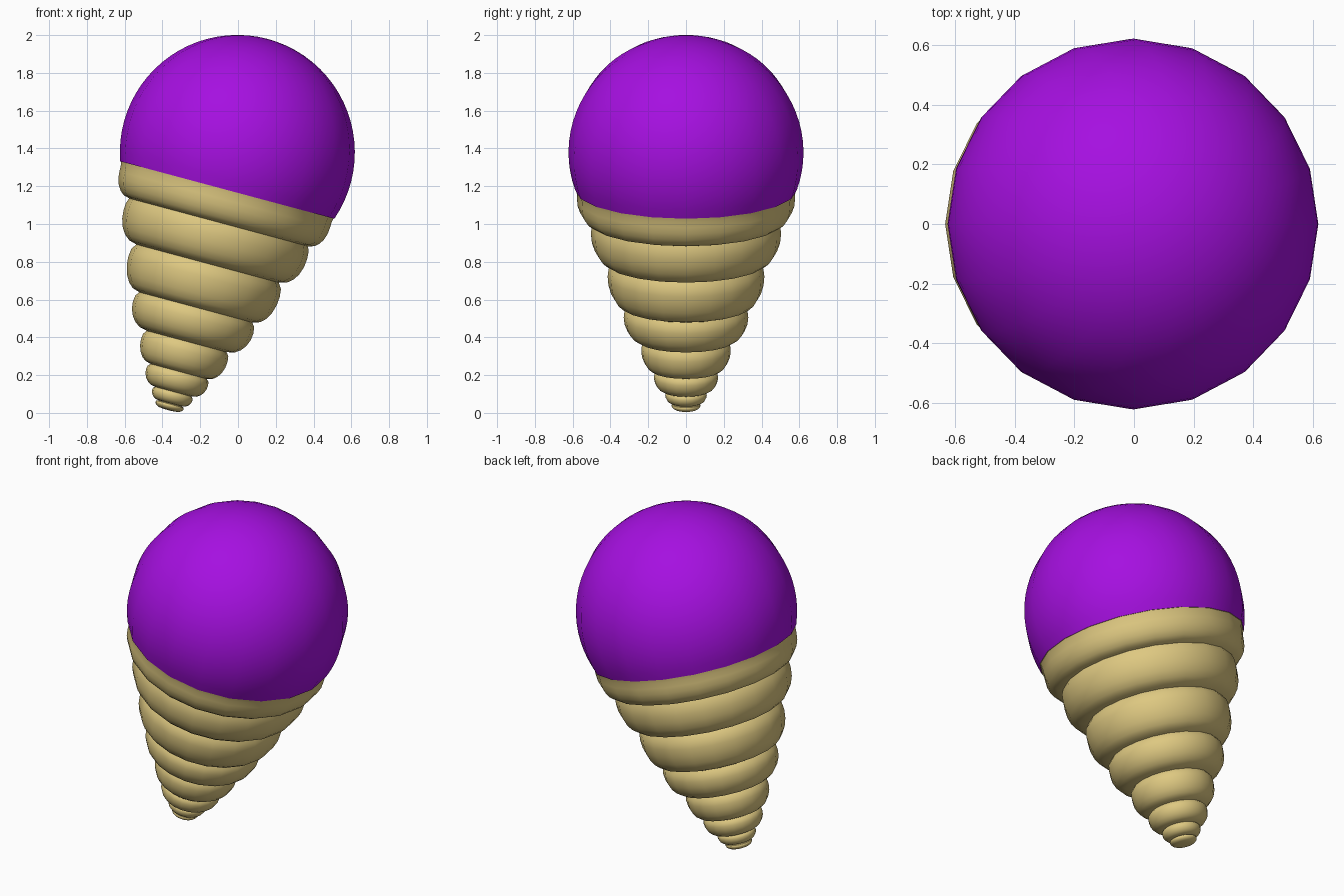
import bpy, bmesh
from math import sin, cos, pi, radians, sqrt, acos

if "Cube" in bpy.data.objects:
    bpy.data.objects.remove(bpy.data.objects["Cube"])

SIDES = 20
TILT = radians(15)
FOOT = (-0.348, 0, 0.0932)   # point of the tilted axis at height 0 along it


def lathe(name, profile, colour, angle):
    """Revolve (radius, height) points around the tilted axis."""
    bm = bmesh.new()
    rings = []
    for r, h in profile:
        if r < 1e-5:
            rings.append([bm.verts.new((0, 0, h))])
        else:
            rings.append([bm.verts.new((r * cos(2 * pi * i / SIDES), r * sin(2 * pi * i / SIDES), h))
                          for i in range(SIDES)])
    for a, b in zip(rings, rings[1:]):
        for i in range(SIDES):
            j = (i + 1) % SIDES
            if len(a) == 1:
                bm.faces.new((a[0], b[i], b[j]))
            elif len(b) == 1:
                bm.faces.new((a[i], b[0], a[j]))
            else:
                bm.faces.new((a[i], b[i], b[j], a[j]))
    bmesh.ops.recalc_face_normals(bm, faces=bm.faces)
    mesh = bpy.data.meshes.new(name)
    bm.to_mesh(mesh)
    bm.free()
    ob = bpy.data.objects.new(name, mesh)
    bpy.context.collection.objects.link(ob)
    ob.location = FOOT
    ob.rotation_euler = (0, TILT, 0)
    mat = bpy.data.materials.new(name + "_colour")
    mat.diffuse_color = colour
    mat.use_nodes = True
    mat.node_tree.nodes["Principled BSDF"].inputs["Base Color"].default_value = mat.diffuse_color
    mesh.materials.append(mat)
    bpy.ops.object.select_all(action='DESELECT')
    ob.select_set(True)
    bpy.context.view_layer.objects.active = ob
    bpy.ops.object.shade_smooth_by_angle(angle=radians(angle))
    return ob


# Scoop: ball cut off at the cone rim
R, CENTRE, RIM = 0.622, 1.331, 1.125
end = acos((RIM - CENTRE) / R)
N = 22
scoop = [(R * sin(end * k / N), CENTRE + R * cos(end * k / N)) for k in range(N + 1)]
lathe("scoop", scoop, (0.38, 0.005, 0.75, 1), 40)

# Cone: stacked bulging rings; notch (radius, height) and bulge radius of each ring
notches = [(scoop[-1][0] - 0.004, RIM), (0.49, 0.948), (0.39, 0.722), (0.31, 0.482), (0.219, 0.295),
           (0.154, 0.131), (0.10, 0.02), (0.063, -0.044), (0.035, -0.08)]
bulges = [0.577, 0.503, 0.415, 0.33, 0.237, 0.17, 0.11, 0.077]
cone = [scoop[-1]]
for (r0, h0), (r1, h1), rb in zip(notches, notches[1:], bulges):
    for f in (0.0, 0.12, 0.3, 0.5, 0.7, 0.85, 0.95):
        if f < 0.3:
            r = r0 + (rb - r0) * sqrt(1 - ((0.3 - f) / 0.3) ** 2)
        else:
            r = r1 + (rb - r1) * sqrt(1 - ((f - 0.3) / 0.7) ** 2)
        cone.append((r, h0 + (h1 - h0) * f))
cone += [notches[-1], (0, -0.082)]
lathe("cone", cone, (0.73, 0.58, 0.22, 1), 40)
